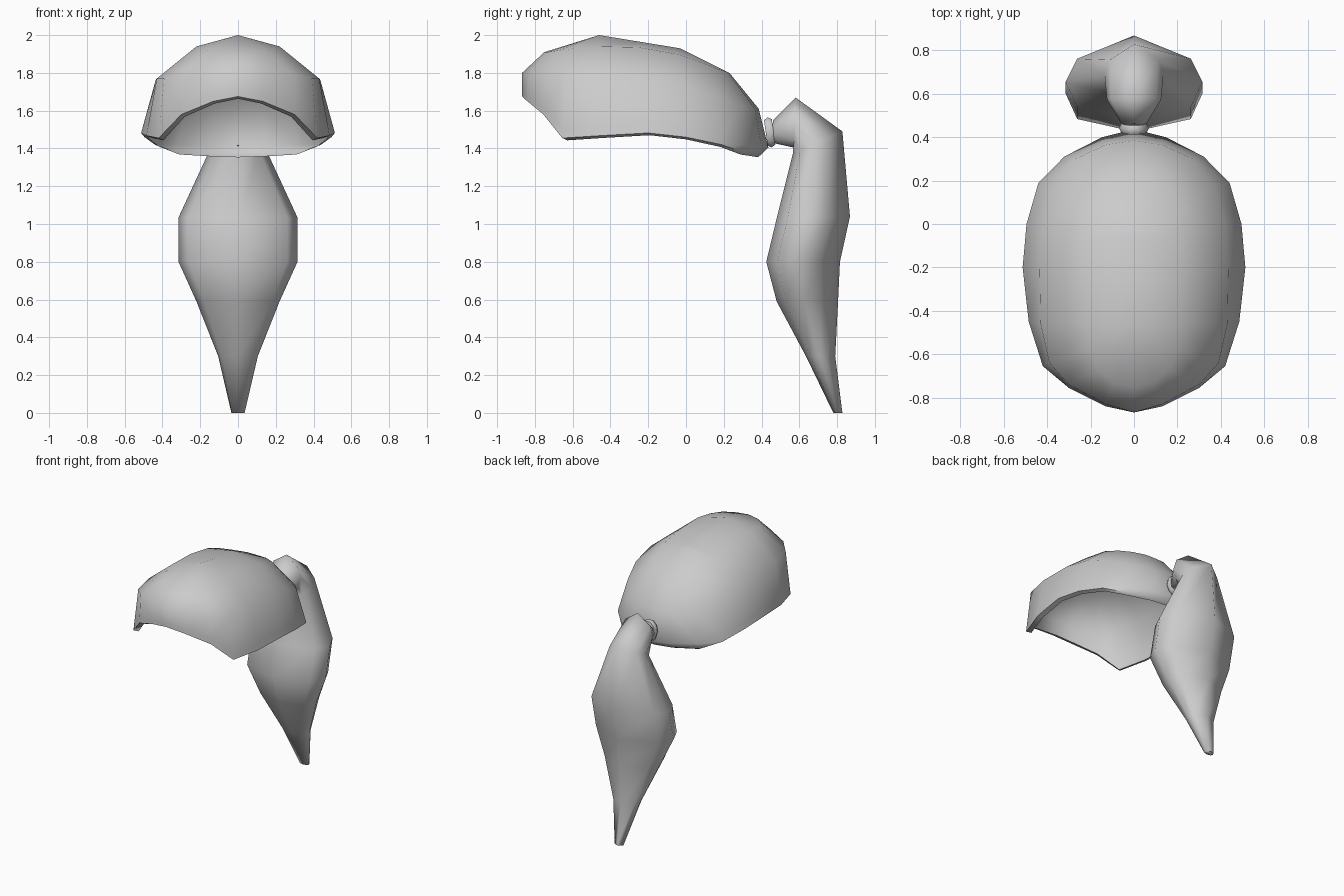
import bpy
import bmesh
import math
from mathutils import Vector

default_cube = bpy.data.objects.get("Cube")
if default_cube:
    bpy.data.objects.remove(default_cube)

GREY = (0.6, 0.6, 0.6, 1.0)
hair_grey = bpy.data.materials.new("hair grey")
hair_grey.use_nodes = True
hair_grey.diffuse_color = GREY
hair_grey.node_tree.nodes["Principled BSDF"].inputs["Base Color"].default_value = GREY


def shade(obj, degrees):
    """Select one object, give it the material and smooth it."""
    obj.data.materials.append(hair_grey)
    bpy.ops.object.select_all(action="DESELECT")
    obj.select_set(True)
    bpy.context.view_layer.objects.active = obj
    bpy.ops.object.shade_smooth_by_angle(angle=math.radians(degrees))


def loft(name, rows, closed=False, capped=False):
    """Bridge neighbouring rows of points with faces."""
    bm = bmesh.new()
    grid = [[bm.verts.new(point) for point in row] for row in rows]
    count = len(rows[0])
    for lower, upper in zip(grid, grid[1:]):
        for i in range(count if closed else count - 1):
            j = (i + 1) % count
            bm.faces.new((lower[i], lower[j], upper[j], upper[i]))
    if capped:
        bm.faces.new(grid[0])
        bm.faces.new(grid[-1])
    bmesh.ops.remove_doubles(bm, verts=bm.verts, dist=0.0005)
    bmesh.ops.recalc_face_normals(bm, faces=bm.faces)
    mesh = bpy.data.meshes.new(name)
    bm.to_mesh(mesh)
    bm.free()
    obj = bpy.data.objects.new(name, mesh)
    bpy.context.collection.objects.link(obj)
    return obj


# Hair cap: half outlines running from front centre to back centre
rim = [(0, -.868, 1.675), (.13, -.84, 1.65), (.3, -.755, 1.58), (.42, -.655, 1.455),
       (.485, -.45, 1.468), (.513, -.2, 1.482), (.495, 0, 1.46), (.44, .19, 1.42),
       (.33, .3, 1.38), (.15, .37, 1.37), (0, .395, 1.365)]
brow = [(0, -.868, 1.8), (.13, -.83, 1.8), (.3, -.74, 1.79), (.39, -.64, 1.77),
        (.43, -.46, 1.77), (.435, -.2, 1.765), (.42, 0, 1.73), (.37, .17, 1.67),
        (.27, .3, 1.62), (.13, .365, 1.61), (0, .385, 1.61)]
shoulder = [(0, -.75, 1.91), (.09, -.73, 1.91), (.16, -.67, 1.92), (.2, -.58, 1.93),
            (.22, -.46, 1.94), (.22, -.25, 1.935), (.22, -.05, 1.9), (.2, .07, 1.86),
            (.16, .17, 1.82), (.08, .22, 1.805), (0, .23, 1.8)]

# Bulge at the nape, between the rim and the brow line
nape = []
for low, high in zip(rim, brow):
    point = Vector(low).lerp(Vector(high), 0.16)
    point.y += 0.04 * max(0, low[1] / 0.39) ** 5
    nape.append(point)

# The crown ridge slopes down towards the back
ridge = []
for x, y, z in shoulder:
    along = max(-.46, min(-.03, y))
    ridge.append((0, along, 2 - (along + .46) * 0.163))

# The open sheet ends in a narrow lip turned in and down
lip = [(x * 0.94, y * 0.96, z - 0.012) for x, y, z in rim]

cap = loft("hair_cap", [lip, rim, nape, brow, shoulder, ridge])
mirror = cap.modifiers.new("Mirror", "MIRROR")
mirror.use_clip = True
shade(cap, 60)

# Ponytail: each section has a front point, a back point and a half width
sections = [((.455, 1.43), (.46, 1.55), .055),
            ((.57, 1.405), (.58, 1.67), .125),
            ((.565, 1.37), (.828, 1.49), .135),
            ((.48, 1.03), (.868, 1.04), .315),
            ((.425, .8), (.815, .8), .315),
            ((.48, .59), (.805, .59), .22),
            ((.635, .3), (.79, .3), .105),
            ((.78, 0), (.828, 0), .035)]
outline = [(0, 1), (.83, .45), (1, -.1), (.83, -.7),
           (0, -1), (-.83, -.7), (-1, -.1), (-.83, .45)]
rings = []
for front, back, width in sections:
    centre = (Vector(front) + Vector(back)) / 2
    reach = (Vector(back) - Vector(front)) / 2
    rings.append([(u * width, *(centre + reach * v)) for u, v in outline])
ponytail = loft("ponytail", rings, closed=True, capped=True)
shade(ponytail, 85)

# Hair tie around the root of the ponytail
bpy.ops.mesh.primitive_torus_add(
    major_segments=10, minor_segments=6, major_radius=0.06, minor_radius=0.024,
    location=(0, .443, 1.485), rotation=(math.radians(98), 0, 0))
tie = bpy.context.object
tie.name = "hair_tie"
tie.scale.x = 0.82
shade(tie, 60)
